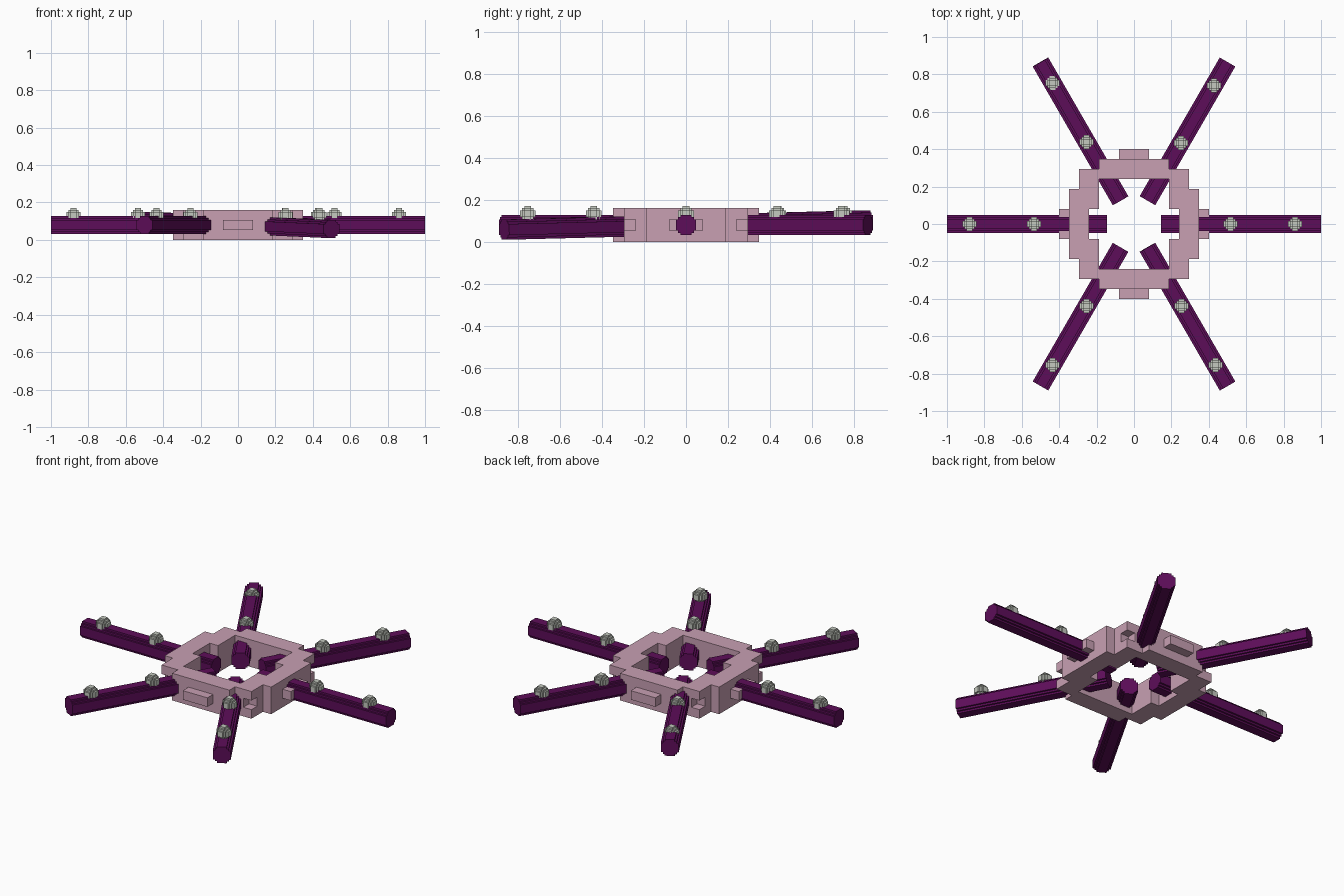
import bpy, bmesh, math
from itertools import product
from mathutils import Matrix, Vector

if "Cube" in bpy.data.objects:
    bpy.data.objects.remove(bpy.data.objects["Cube"])

UNIT = 0.0535          # block size of the ring
FINE = UNIT / 5        # block size of rods and knobs
MID = 1.5 * UNIT       # height of the centre plane


def material(name, rgb):
    m = bpy.data.materials.new(name)
    m.use_nodes = True
    m.diffuse_color = (*rgb, 1)
    m.node_tree.nodes["Principled BSDF"].inputs["Base Color"].default_value = (*rgb, 1)
    return m


PINK = material("dusty pink", (0.58, 0.35, 0.45))
PURPLE = material("deep purple", (0.11, 0.004, 0.10))
GREY = material("pale grey", (0.56, 0.59, 0.53))


def blocks(name, cells, size, matrix, mat):
    """Solid of unit cells, keeping only the exposed faces."""
    cells = set(cells)
    bm = bmesh.new()
    for c in cells:
        for axis, sign in product(range(3), (-1, 1)):
            n = [0, 0, 0]
            n[axis] = sign
            if tuple(a + b for a, b in zip(c, n)) in cells:
                continue
            u, v = (axis + 1) % 3, (axis + 2) % 3
            corners = []
            for a, b in ((-1, -1), (1, -1), (1, 1), (-1, 1)):
                p = Vector(c)
                p[axis] += sign / 2
                p[u] += a * sign / 2
                p[v] += b / 2
                corners.append(bm.verts.new([p[i] * size[i] for i in range(3)]))
            bm.faces.new(corners)
    bmesh.ops.remove_doubles(bm, verts=bm.verts, dist=1e-5)
    mesh = bpy.data.meshes.new(name)
    bm.to_mesh(mesh)
    bm.free()
    mesh.materials.append(mat)
    ob = bpy.data.objects.new(name, mesh)
    ob.matrix_world = matrix
    bpy.context.collection.objects.link(ob)
    return ob


# Ring with stepped corners, side bumps and a stepped opening
def in_ring(x, y, z):
    x, y = abs(x), abs(y)
    hole = (x <= 4 and y <= 1) or (x <= 3 and y <= 4)
    body = (x <= 6 and y <= 3) or (x <= 3 and y <= 6) or (x <= 5 and y <= 5)
    notch = x == 5 and y == 5 and z == 0
    bump = z == 0 and max(x, y) == 7 and min(x, y) <= 1
    return bump or (body and not hole and not notch)


grid = range(-7, 8)
blocks("ring", [c for c in product(grid, grid, (-1, 0, 1)) if in_ring(*c)],
       (UNIT,) * 3, Matrix.Translation((0, 0, MID)), PINK)

# Six rods, with two knobs on each: name, angle, slope, knob distances
INNER, OUTER = 0.144, 1.0
r = range(-4, 5)
disc = [(0, j, k) for j, k in product(r, r) if j * j + k * k <= 20]
ball = [c for c in product(r, r, r) if sum(i * i for i in c) <= 11]
rods = [("left", 0, 0, (0.515, 0.86)),
        ("back_left", 60, 0, (0.50, 0.855)),
        ("back_right", 120, 0.022, (0.507, 0.87)),
        ("right", 180, 0, (0.535, 0.88)),
        ("front_right", 240, 0, (0.507, 0.87)),
        ("front_left", 300, -0.022, (0.507, 0.87))]
for name, angle, slope, knobs in rods:
    turn = Matrix.Rotation(math.radians(angle), 4, "Z")
    base = Matrix.Translation((0, 0, MID)) @ turn
    tilt = Matrix.Rotation(-math.atan(slope), 4, "Y")
    shift = Matrix.Translation(((INNER + OUTER) / 2, 0, 0))
    blocks(name + "_rod", disc, (OUTER - INNER, FINE, FINE), base @ tilt @ shift, PURPLE)
    for part, dist in zip(("inner", "outer"), knobs):
        spot = turn @ Vector((dist, 0, MID + 5 * FINE))
        blocks(f"{name}_{part}_knob", ball, (FINE,) * 3, Matrix.Translation(spot), GREY)
